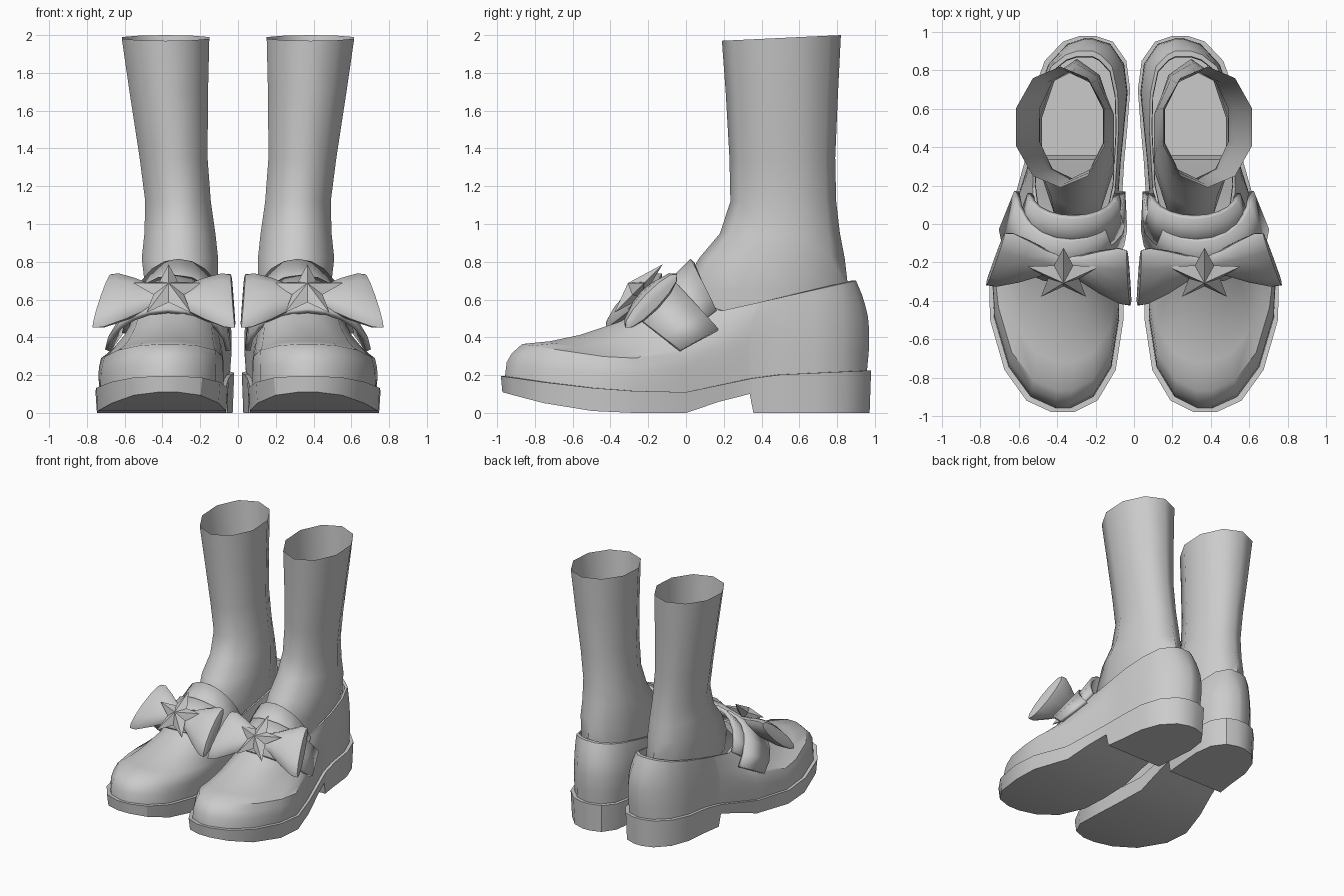
import bpy
from math import sin, cos, pi, radians
from mathutils import Vector, Matrix

old = bpy.data.objects.get("Cube")
if old:
    bpy.data.objects.remove(old)

GREY = (0.6, 0.6, 0.6, 1)
mat = bpy.data.materials.new("plain grey")
mat.use_nodes = True
mat.diffuse_color = GREY
mat.node_tree.nodes["Principled BSDF"].inputs["Base Color"].default_value = GREY


def build(name, verts, faces, angle=40, thickness=0):
    """Make one part of the left shoe and mirror it to the right shoe."""
    mesh = bpy.data.meshes.new(name)
    mesh.from_pydata([tuple(v) for v in verts], [], faces)
    mesh.materials.append(mat)
    ob = bpy.data.objects.new(name, mesh)
    bpy.context.collection.objects.link(ob)
    bpy.ops.object.select_all(action='DESELECT')
    ob.select_set(True)
    bpy.context.view_layer.objects.active = ob
    bpy.ops.object.mode_set(mode='EDIT')
    bpy.ops.mesh.select_all(action='SELECT')
    bpy.ops.mesh.normals_make_consistent(inside=False)
    bpy.ops.object.mode_set(mode='OBJECT')
    if angle:
        bpy.ops.object.shade_smooth_by_angle(angle=radians(angle))
    if thickness:
        solid = ob.modifiers.new("thickness", 'SOLIDIFY')
        solid.thickness = thickness
        solid.offset = 0
    mirror = ob.modifiers.new("other shoe", 'MIRROR')
    mirror.use_mirror_merge = False
    return ob


def loft(rings, closed=True):
    """Join rings of equal length with quads."""
    n = len(rings[0])
    verts = [p for r in rings for p in r]
    faces = [(k * n + i, k * n + (i + 1) % n, (k + 1) * n + (i + 1) % n, (k + 1) * n + i)
             for k in range(len(rings) - 1) for i in range(n if closed else n - 1)]
    return verts, faces


def interp(table, v):
    """Linear lookup in rows of (key, value...)."""
    if v <= table[0][0]:
        return table[0][1:]
    for a, b in zip(table, table[1:]):
        if v <= b[0]:
            f = (v - a[0]) / (b[0] - a[0])
            return [p + (q - p) * f for p, q in zip(a[1:], b[1:])]
    return table[-1][1:]


# Plan outline of the sole: y, inner x, outer x
OUTLINE = [(-.98, .31, .43), (-.92, .19, .56), (-.76, .095, .675), (-.5, .055, .75),
           (-.28, .055, .755), (0, .065, .66), (.18, .06, .61), (.34, .05, .565),
           (.36, .048, .56), (.5, .035, .54), (.7, .02, .52), (.85, .04, .465),
           (.95, .11, .37), (.98, .2, .28)]
LIP = [(-.98, .195), (-.6, .14), (-.2, .11), (.03, .11), (.25, .165), (.45, .2), (.98, .225)]
BOTTOM = [(-.98, .11), (-.8, .06), (-.6, .02), (-.4, 0), (.02, 0), (.18, .06), (.34, .1), (.36, 0)]
M = len(OUTLINE)


def outline_ring(height, inset=0):
    def point(y, x, side):
        return Vector((x + side * inset, y * (1 - inset), interp(height, y)[0]))
    return ([point(y, b, -1) for y, a, b in OUTLINE]
            + [point(y, a, 1) for y, a, b in reversed(OUTLINE)])


# Sole with heel block
lip = outline_ring(LIP, .022)
verts, faces = loft([outline_ring(BOTTOM, .008), outline_ring(LIP), lip])
faces += [(i, i + 1, 2 * M - 2 - i, 2 * M - 1 - i) for i in range(M - 1)]
build("sole", verts, faces, 30)

# Upper: from the sole lip over toe and sides to the ankle opening
RIM_Y = [(-.98, -.04), (-.76, 0), (-.28, .09), (.18, .25), (.5, .5), (.85, .82), (.98, .9)]
RIM_X = [(-.04, .27, .38), (0, .15, .49), (.14, .1, .53), (.4, .085, .52), (.6, .075, .51),
         (.8, .1, .45), (.87, .15, .39), (.9, .21, .3)]
RIM_Z = [(-.04, .68), (.14, .53), (.9, .7)]
rows = []
for y, a, b in OUTLINE:
    ry = interp(RIM_Y, y)[0]
    rows.append((ry, interp(RIM_X, ry), interp(RIM_Z, ry)[0]))
rim = ([Vector((x[1], y, z)) for y, x, z in rows]
       + [Vector((x[0], y, z)) for y, x, z in reversed(rows)])
# spread from the opening and rise, for toe and for heel
TOE = [(1, 0), (.99, .15), (.96, .25), (.9, .35), (.74, .38), (.565, .45), (.33, .6), (.13, .85), (0, 1)]
HEEL = [(1, 0), (1.15, .2), (1.2, .33), (1.17, .48), (1.08, .6), (.85, .72), (.55, .84), (.25, .93), (0, 1)]
rings = []
for (ts, th), (hs, hh) in zip(TOE, HEEL):
    ring = []
    for low, top in zip(lip, rim):
        w = min(1, max(0, (low.y + .45) / .75))
        s, h = ts + (hs - ts) * w, th + (hh - th) * w
        p = top.lerp(low, s)
        p.z = low.z + (top.z - low.z) * h
        ring.append(p)
    rings.append(ring)
middle = Vector((.3, .43, 0))


def shrink(p, f, drop):
    return Vector((middle.x + (p.x - middle.x) * f, middle.y + (p.y - middle.y) * f, p.z - drop))


rings += [[shrink(p, .94, 0) for p in rim], [shrink(p, .93, .06) for p in rim]]
build("upper", *loft(rings))

# Sock: z, inner x, outer x, front y, back y
SOCK = [(1.985, .14, .627, .19, .82), (1.7, .148, .585, .21, .805), (1.35, .152, .53, .23, .79),
        (1.12, .135, .5, .235, .795), (.95, .11, .505, .18, .815), (.82, .095, .52, .07, .84),
        (.65, .095, .5, -.03, .86), (.5, .1, .49, 0, .84)]
rings = []
for z, a, b, f, r in SOCK:
    tilt = .015 if z > 1.9 else 0
    rings.append([((a + b) / 2 + (b - a) / 2 * cos(t), (f + r) / 2 + (r - f) / 2 * sin(t), z + tilt * sin(t))
                  for t in [pi / 2 + k * pi / 5 for k in range(10)]])
build("sock", *loft(rings), 60)


# Tongue and strap: bands arched over the instep
def arch(cx, half, y, y_end, z, z_end, n=10):
    pts = []
    for k in range(n + 1):
        t = (k / n - .5) * pi
        drop = 1 - cos(t)
        pts.append((cx + half * sin(t), y + (y_end - y) * drop, z + (z_end - z) * drop))
    return pts


build("tongue", *loft([arch(.33, .27, -.16, .0, .61, .42), arch(.315, .225, .035, .16, .805, .54)], False),
      thickness=.03)
build("strap", *loft([arch(.37, .32, -.3, -.03, .54, .33), arch(.335, .275, -.085, .17, .72, .44)], False),
      thickness=.03)

# Bow: two padded wings in a plane leaning back, turned slightly outwards
lean = Matrix.Rotation(radians(8), 4, 'Z') @ Matrix.Rotation(radians(45), 4, 'X')
bow_place = Matrix.Translation((.372, -.215, .61)) @ lean
# distance from knot, half width, half thickness, sag
WING = [(0, .06, .03, 0), (.1, .09, .045, 0), (.2, .15, .06, -.01), (.3, .2, .06, -.02),
        (.35, .2, .045, -.025), (.355, .17, .02, -.025)]
for side, label in ((1, "outer"), (-1, "inner")):
    rings = []
    for d, w, t, sag in WING:
        ring = []
        for k in range(12):
            v = w * cos(k * pi / 6)
            shear = -.15 * v * d / .35
            ring.append(bow_place @ Vector((side * (d + shear), v + sag, t * sin(k * pi / 6))))
        rings.append(ring)
    verts, faces = loft(rings)
    faces.append(tuple(range(len(verts) - 12, len(verts))))
    build(label + "_bow_wing", verts, faces, 50)

# Faceted five-pointed star on the knot
star_place = Matrix.Translation((.367, -.265, .645)) @ Matrix.Rotation(radians(45), 4, 'X')
verts = []
for k in range(10):
    r = .2 if k % 2 == 0 else .085
    t = pi / 2 + k * pi / 5
    verts.append(star_place @ Vector((r * cos(t), r * sin(t), 0)))
verts += [star_place @ Vector((0, 0, h)) for h in (.06, -.05)]
faces = [f for k in range(10) for f in ((k, (k + 1) % 10, 10), ((k + 1) % 10, k, 11))]
build("star", verts, faces, 0)
